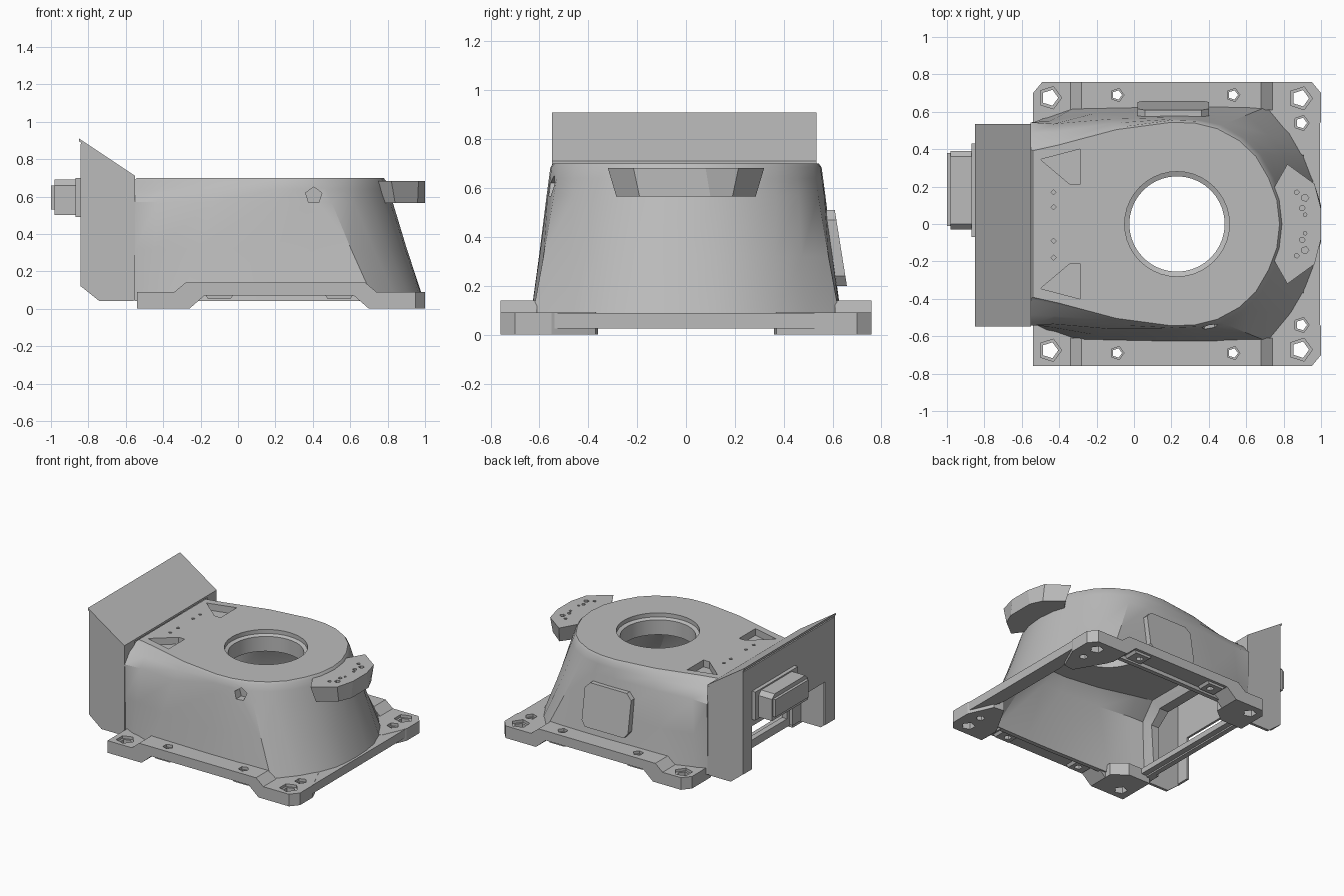
import bpy, bmesh, math

cube = bpy.data.objects.get("Cube")
if cube:
    bpy.data.objects.remove(cube)

grey = bpy.data.materials.new("cast_grey")
grey.use_nodes = True
grey.diffuse_color = (0.5, 0.5, 0.5, 1)
grey.node_tree.nodes["Principled BSDF"].inputs["Base Color"].default_value = (0.5, 0.5, 0.5, 1)


def add_loft(bm, rings):
    """Closed skin through rings of equal length, capped at both ends."""
    loops = [[bm.verts.new(p) for p in ring] for ring in rings]
    n = len(loops[0])
    for a, b in zip(loops, loops[1:]):
        for i in range(n):
            j = (i + 1) % n
            bm.faces.new((a[i], a[j], b[j], b[i]))
    bm.faces.new(loops[0])
    bm.faces.new(loops[-1])


def finish(name, bm):
    bmesh.ops.recalc_face_normals(bm, faces=bm.faces)
    mesh = bpy.data.meshes.new(name)
    bm.to_mesh(mesh)
    bm.free()
    mesh.materials.append(grey)
    obj = bpy.data.objects.new(name, mesh)
    bpy.context.collection.objects.link(obj)
    return obj


def loft(name, rings):
    bm = bmesh.new()
    add_loft(bm, rings)
    return finish(name, bm)


def prism(name, pts, a, b, axis):
    place = {"x": lambda p, t: (t, p[0], p[1]),
             "y": lambda p, t: (p[0], t, p[1]),
             "z": lambda p, t: (p[0], p[1], t)}[axis]
    return loft(name, [[place(p, t) for p in pts] for t in (a, b)])


def box(name, x0, x1, y0, y1, z0, z1):
    return prism(name, [(x0, y0), (x1, y0), (x1, y1), (x0, y1)], z0, z1, "z")


def bores(name, holes, sides):
    """Stepped round cutters; each hole is (x, y, [(radius, z), ...])."""
    bm = bmesh.new()
    for x, y, steps in holes:
        add_loft(bm, [[(x + r * math.cos(math.tau * i / sides),
                        y + r * math.sin(math.tau * i / sides), z)
                       for i in range(sides)] for r, z in steps])
    return finish(name, bm)


def cut(objs, cutter):
    cutter.hide_render = True
    for obj in objs:
        mod = obj.modifiers.new("cut", "BOOLEAN")
        mod.operation = "DIFFERENCE"
        mod.solver = "EXACT"
        mod.object = cutter
        bpy.context.view_layer.objects.active = obj
        bpy.ops.object.modifier_apply(modifier=mod.name)
    bpy.data.objects.remove(cutter)


def mirrored(half):
    return half + [(x, -y) for x, y in reversed(half) if y > 0]


# Hollow housing: foot x, foot y, top x, top y, shoulder bulge
SECTION = [
    (.995, 0, .79, 0, 0), (.99, .12, .775, .13, 0), (.975, .23, .73, .25, 0),
    (.925, .36, .66, .37, 0), (.85, .49, .57, .455, 0), (.73, .635, .45, .52, 0),
    (.45, .64, .33, .55, 0), (.2, .64, .2, .555, 0), (-.3, .63, -.1, .515, .025),
    (-.47, .57, -.42, .43, .08), (-.55, .53, -.555, .40, .12)]


def housing_ring(t, z, bulge=0, scale=1):
    half = [(xb + (xt - xb) * t, yb + (yt - yb) * t + b * bulge)
            for xb, yb, xt, yt, b in SECTION]
    return [(.2 + (x - .2) * scale, y * scale, z) for x, y in mirrored(half)]


housing = loft("housing", [
    housing_ring(1, .55, 0, .86), housing_ring(.7, .46, .8, .91), housing_ring(0, .04, 0, .95),
    housing_ring(0, .04), housing_ring(.45, .32, .55), housing_ring(.82, .57, 1),
    housing_ring(.93, .64, .65), housing_ring(1, .685), housing_ring(1, .70, 0, .98)])

# Turntable bore, rear cable opening, pockets, side socket
cut([housing], bores("bore_cutter", [(.23, 0, [(.255, .4), (.255, .66), (.28, .67), (.28, .8)])], 40))
cut([housing], prism("opening_cutter",
                     [(-.4, .1), (.4, .1), (.4, .40), (.3, .48), (-.3, .48), (-.4, .40)], -.7, -.38, "x"))
for s in (1, -1):
    cut([housing], prism("pocket_cutter", [(-.5, .345 * s), (-.34, .21 * s), (-.29, .21 * s), (-.29, .40 * s)],
                         .65, .8, "z"))
socket = [(.405 + .046 * math.cos(math.tau * i / 5 + .3), .605 + .046 * math.sin(math.tau * i / 5 + .3))
          for i in range(5)]
cut([housing], prism("socket_cutter", socket, -.7, -.5, "y"))
tiny = [(-.43, y, [(.014, .675), (.014, .8)]) for y in (-.18, -.09, .09, .17)]
cut([housing], bores("tapped_cutter", tiny, 4))

# Stop nose on the front of the turntable
upper = mirrored([(1, .08), (.965, .215), (.82, .32), (.735, .17), (.755, .1)])
lower = mirrored([(1, .1), (.96, .19), (.84, .285), (.75, .16), (.765, .1)])
nose = loft("stop_nose", [[(x, y, .565) for x, y in lower], [(x, y, .682) for x, y in upper]])
tapped = [(x, y * s, [(r, .65), (r, .8)]) for s in (1, -1)
          for x, y, r in ((.87, .17, .013), (.915, .14, .02), (.90, .085, .015), (.915, .05, .01))]
cut([nose], bores("nose_hole_cutter", tapped, 5))

# Mounting flange: side rails, corner feet and end bars
RAIL = [(-.54, 0), (-.26, 0), (-.18, .07), (.62, .07), (.70, 0), (1, 0),
        (1, .09), (.74, .09), (.68, .14), (-.28, .14), (-.34, .09), (-.54, .09)]
FRONT_FOOT = [(.70, .62), (.72, .57), (.84, .36), (.92, .37), (1, .55), (1, .62)]
REAR_FOOT = [(-.54, .62), (-.54, .48), (-.36, .48), (-.26, .56), (-.26, .62)]
flange = []
for s, side in ((1, "left"), (-1, "right")):
    rear_end = -.49 if s > 0 else -.54
    flange.append(loft("rail_" + side, [[(max(low, min(x, high)), y * s, z) for x, z in RAIL]
                                        for y, low, high in ((.61, -.54, 1), (.70, -.54, 1),
                                                             (.76, rear_end, .95))]))
    for end, foot in (("front", FRONT_FOOT), ("rear", REAR_FOOT)):
        flange.append(prism(f"foot_{end}_{side}", [(x, y * s) for x, y in foot], 0, .09, "z"))
    # Shallow pads beneath the rails
    for x in (-.10, .54):
        flange.append(loft(f"pad_{side}", [[(x + i * w, y * s, z) for i, y in
                                            ((-1, .64), (1, .64), (1, .74), (-1, .74))]
                                           for w, z in ((.06, .052), (.08, .08))]))
prism("front_bar", mirrored([(.995, .6), (.97, .6), (.92, .42), (.89, .30)]), .025, .088, "z")
box("rear_bar", -.54, -.47, -.5, .5, .05, .09)

bolts = []
for s in (1, -1):
    for x, y, r, top in ((-.45, .675, .045, .09), (-.09, .69, .026, .14), (.53, .69, .026, .14),
                         (.89, .672, .046, .09), (.895, .54, .03, .09)):
        bolts.append((x, y * s, [(r, -.1), (r, top - .02), (r * 1.4, top - .02), (r * 1.4, top + .1)]))
cut(flange, bores("bolt_cutter", bolts, 5))

# Inspection hatch on the side wall
hatch_edge = [(.02, .24), (.05, .20), (.37, .20), (.40, .24), (.40, .47), (.36, .51), (.06, .51), (.02, .47)]
loft("hatch", [[(x, y + (.51 - z) * .16, z) for x, z in hatch_edge] for y in (.56, .609)])

# Rear cable hood
side_plate = [(-.56, .04), (-.74, .04), (-.84, .12), (-.84, .89), (-.56, .705)]
for s, side in ((1, "left"), (-1, "right")):
    outer = .532 if s > 0 else -.545
    prism("hood_side_" + side, side_plate, outer - .02 * s, outer, "y")
    for part, x0, x1, z0, z1 in (("lip", -.842, -.825, .12, .46), ("joint", -.575, -.55, .045, .70)):
        box(f"hood_{part}_{side}", x0, x1, min(.43 * s, outer), max(.43 * s, outer), z0, z1)
prism("hood_top", [(-.55, .695), (-.55, .71), (-.85, .91), (-.85, .895)], -.548, .535, "y")
box("hood_back", -.842, -.825, -.545, .532, .44, .88)

# Connector block
box("connector_plate", -.87, -.84, -.07, .43, .49, .70)
prism("connector_body", [(-.03, .5), (.39, .5), (.39, .66), (.36, .69), (0, .69), (-.03, .66)], -.98, -.86, "x")
box("connector_latch", -1, -.97, -.01, .38, .53, .66)

# Soft shading on the cast housing
bpy.ops.object.select_all(action="DESELECT")
housing.select_set(True)
bpy.context.view_layer.objects.active = housing
bpy.ops.object.shade_smooth_by_angle(angle=math.radians(28))
